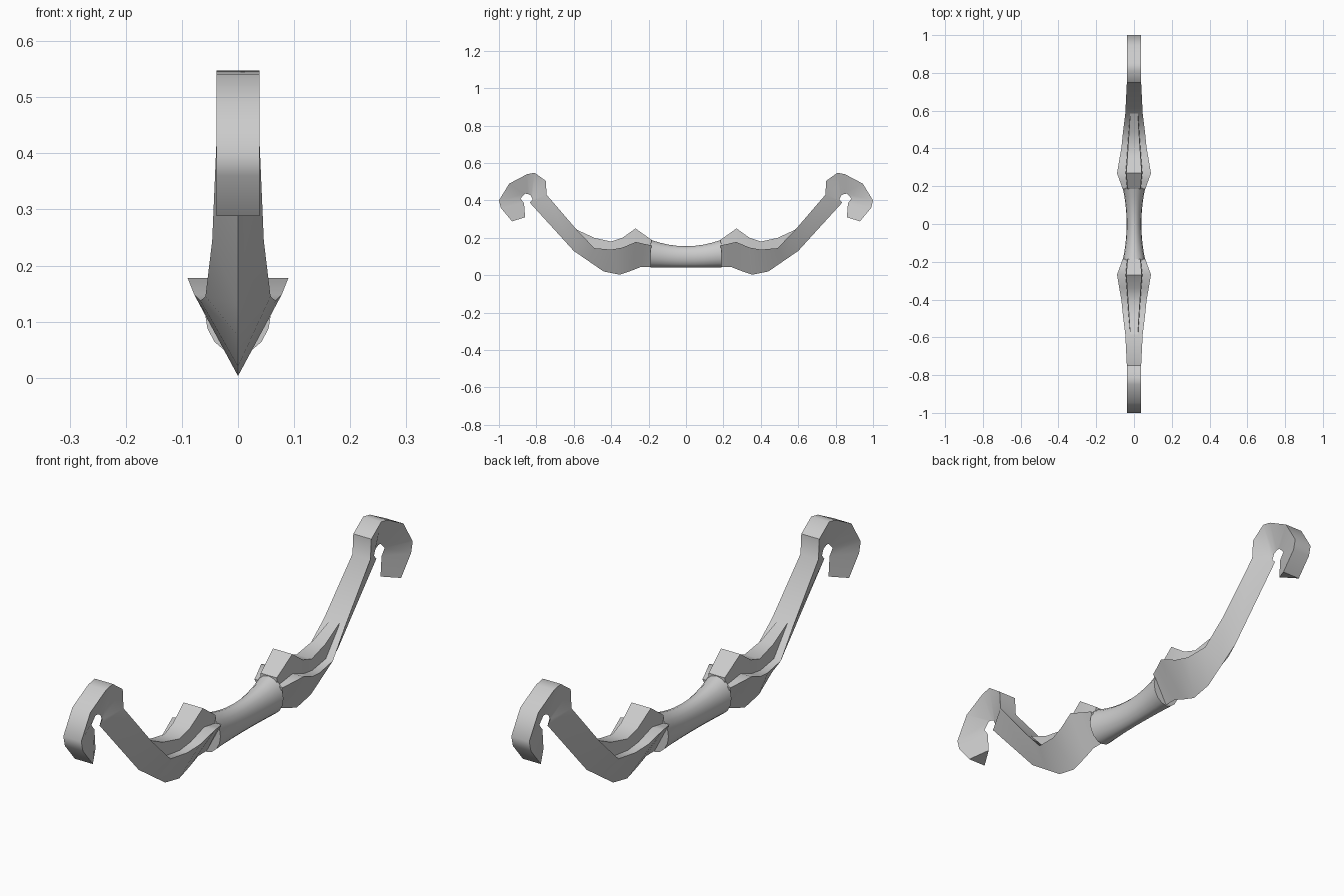
import bpy, bmesh, math

cube = bpy.data.objects.get("Cube")
if cube:
    bpy.data.objects.remove(cube, do_unlink=True)

grey = bpy.data.materials.new("plain_grey")
grey.use_nodes = True
colour = (0.6, 0.6, 0.6, 1)
grey.diffuse_color = colour
grey.node_tree.nodes["Principled BSDF"].inputs["Base Color"].default_value = colour


def loft(name, rings, angle):
    """Skin a list of equal-sized rings, cap both ends."""
    bm = bmesh.new()
    loops = [[bm.verts.new(p) for p in ring] for ring in rings]
    n = len(loops[0])
    for a, b in zip(loops, loops[1:]):
        for i in range(n):
            j = (i + 1) % n
            bm.faces.new((a[i], a[j], b[j], b[i]))
    bm.faces.new(loops[0])
    bm.faces.new(loops[-1])
    bmesh.ops.recalc_face_normals(bm, faces=bm.faces)
    mesh = bpy.data.meshes.new(name)
    bm.to_mesh(mesh)
    bm.free()
    mesh.materials.append(grey)
    obj = bpy.data.objects.new(name, mesh)
    bpy.context.collection.objects.link(obj)
    bpy.ops.object.select_all(action="DESELECT")
    obj.select_set(True)
    bpy.context.view_layer.objects.active = obj
    bpy.ops.object.shade_smooth_by_angle(angle=math.radians(angle))


# Limb stations: half width, rail (y, z), keel (y, z)
limb = [
    (.06, .185, .16, .19, .045), (.074, .225, .168, .24, .045),
    (.09, .268, .178, .29, .025), (.078, .34, .148, .355, .003),
    (.067, .40, .137, .44, .02), (.058, .49, .145, .52, .075),
    (.046, .585, .244, .60, .13), (.038, .745, .43, .835, .388),
    (.038, .75, .505, .82, .405), (.038, .81, .548, .83, .427),
    (.038, .85, .54, .846, .435), (.038, .945, .49, .86, .436),
    (.038, 1, .40, .885, .41), (.038, .99, .36, .866, .385),
    (.038, .93, .288, .86, .31),
]

# Ridge stations: half width, y, top z, base z
ridge = [
    (.034, .185, .19, .14), (.041, .27, .25, .16), (.036, .34, .20, .13),
    (.032, .40, .18, .12), (.026, .49, .20, .13), (.02, .585, .244, .235),
]

for side, label in ((-1, "front"), (1, "back")):
    # V-shaped limb ending in a curl
    loft(label + "_limb",
         [[(0, side * ky, kz), (w, side * y, z), (-w, side * y, z)]
          for w, y, z, ky, kz in limb], 48)
    # Raised ridge with a peak on the inner side of the limb
    loft(label + "_ridge",
         [[(-w, side * y, top), (w, side * y, top),
           (w * 1.1, side * y, base), (-w * 1.1, side * y, base)]
          for w, y, top, base in ridge], 35)

# Rounded grip, narrow in the middle with a saddle-shaped top
rings = []
for i in range(-4, 5):
    t = i / 4
    top, bottom = .155 + .035 * t * t, .042
    centre, height = (top + bottom) / 2, (top - bottom) / 2
    width = .039 + .02 * t * t
    rings.append([(width * math.cos(a), .19 * t, centre + height * math.sin(a))
                  for a in (math.tau * k / 16 for k in range(16))])
loft("grip", rings, 48)
